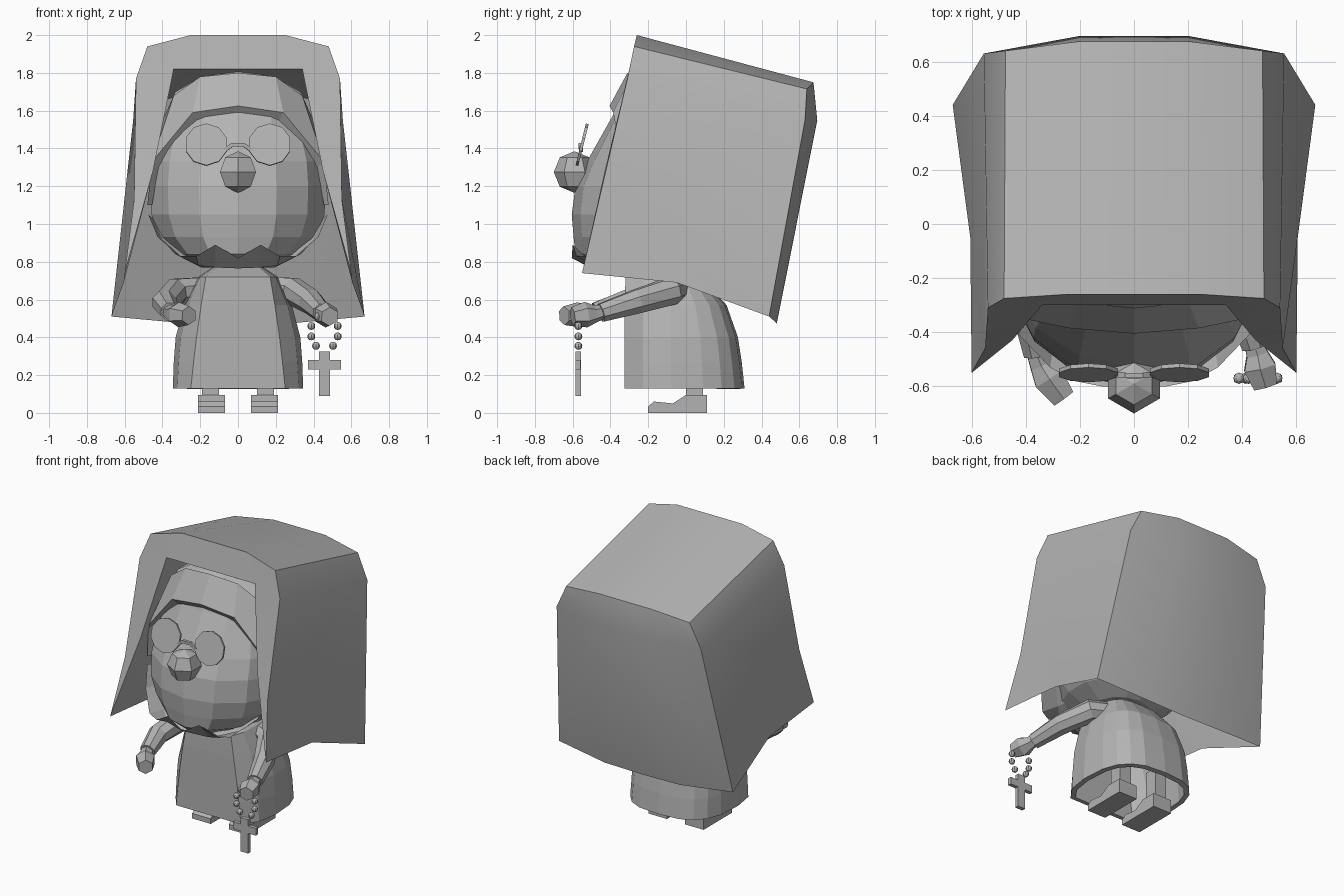
import bpy
import math
from mathutils import Vector

if "Cube" in bpy.data.objects:
    bpy.data.objects.remove(bpy.data.objects["Cube"], do_unlink=True)

grey = bpy.data.materials.new("plain grey")
grey.use_nodes = True
GREY = (0.45, 0.45, 0.45, 1)
grey.diffuse_color = GREY
grey.node_tree.nodes["Principled BSDF"].inputs["Base Color"].default_value = GREY


def finish(obj, name):
    obj.name = name
    obj.data.materials.clear()
    obj.data.materials.append(grey)
    return obj


def activate(obj):
    bpy.ops.object.select_all(action="DESELECT")
    obj.select_set(True)
    bpy.context.view_layer.objects.active = obj


def build(name, verts, faces, mirror=False):
    """Mesh object from points and faces, optionally mirrored across x."""
    mesh = bpy.data.meshes.new(name)
    mesh.from_pydata([tuple(v) for v in verts], [], faces)
    obj = finish(bpy.data.objects.new(name, mesh), name)
    bpy.context.collection.objects.link(obj)
    activate(obj)
    bpy.ops.object.mode_set(mode="EDIT")
    bpy.ops.mesh.select_all(action="SELECT")
    bpy.ops.mesh.normals_make_consistent(inside=False)
    bpy.ops.object.mode_set(mode="OBJECT")
    if mirror:
        obj.modifiers.new("mirror", "MIRROR").use_axis[0] = True
    return obj


def loft(name, rings, closed=True, start_cap=True, end_cap=True, mirror=False):
    """Skin a list of equally long point rings."""
    count, verts, faces = len(rings[0]), [], []
    for ring in rings:
        verts.extend(ring)
    span = count if closed else count - 1
    for row in range(len(rings) - 1):
        for col in range(span):
            low, nxt = row * count, (col + 1) % count
            faces.append((low + col, low + nxt, low + count + nxt, low + count + col))
    if start_cap:
        faces.append(tuple(range(count)))
    if end_cap:
        faces.append(tuple(range(len(verts) - count, len(verts))))
    return build(name, verts, faces, mirror)


def tube(name, path, radii, sides=8):
    """Round limb along a path."""
    points, rings = [Vector(p) for p in path], []
    for i, point in enumerate(points):
        ahead = points[min(i + 1, len(points) - 1)]
        behind = points[max(i - 1, 0)]
        along = (ahead - behind).normalized()
        across = along.cross(Vector((0, 0, 1))).normalized()
        up = across.cross(along)
        angles = [math.tau * (k + 0.5) / sides for k in range(sides)]
        rings.append([point + radii[i] * (across * math.cos(a) + up * math.sin(a)) for a in angles])
    return loft(name, rings)


def prism(name, outline, left, right):
    """Side profile of (y, z) points extruded from x = left to x = right."""
    return loft(name, [[(x, y, z) for y, z in outline] for x in (left, right)])


def block(name, low, high):
    (y0, z0), (y1, z1) = low[1:], high[1:]
    return prism(name, [(y0, z0), (y1, z0), (y1, z1), (y0, z1)], low[0], high[0])


# Veil: leaning shell with a sloping hollow, one half mirrored
veil_points = {
    "front_top": (0, -.26, 2), "front_arch": (.25, -.26, 2),
    "front_shoulder": (.48, -.275, 1.94), "front_corner": (.54, -.31, 1.77),
    "front_kink": (.55, -.46, 1.13), "front_tip": (.6, -.55, .74),
    "back_top": (0, .675, 1.75), "back_arch": (.2, .675, 1.75),
    "back_shoulder": (.475, .64, 1.715),
    "bulge_mid": (0, .695, 1.55), "bulge_arch": (.2, .695, 1.55),
    "bulge_corner": (.555, .63, 1.55),
    "hem_mid": (0, .48, .47), "hem_arch": (.29, .48, .475),
    "hem_corner": (.67, .44, .51), "hem_side": (.605, -.05, .69),
    "open_top": (0, -.3, 1.82), "open_corner": (.34, -.3, 1.82),
    "open_side": (.45, -.43, 1.28),
    "inner_top": (0, .15, 1.7), "inner_corner": (.42, .12, 1.66),
}
veil_faces = [
    "front_top front_arch back_arch back_top",
    "front_arch front_shoulder back_shoulder back_arch",
    "front_shoulder front_corner bulge_corner back_shoulder",
    "front_corner front_kink hem_side hem_corner bulge_corner",
    "front_kink front_tip hem_side",
    "back_top back_arch bulge_arch bulge_mid",
    "back_arch back_shoulder bulge_corner bulge_arch",
    "bulge_mid bulge_arch hem_arch hem_mid",
    "bulge_arch bulge_corner hem_corner hem_arch",
    "front_top open_top open_corner front_arch",
    "front_arch open_corner front_shoulder",
    "front_shoulder open_corner front_corner",
    "front_corner open_corner open_side front_kink",
    "front_kink open_side front_tip",
    "open_top inner_top inner_corner open_corner",
    "open_corner inner_corner hem_corner hem_side open_side",
    "open_side hem_side front_tip",
    "inner_top hem_mid hem_arch inner_corner",
    "inner_corner hem_arch hem_corner",
]
keys = list(veil_points)
veil = build("veil", veil_points.values(),
             [tuple(keys.index(k) for k in face.split()) for face in veil_faces], mirror=True)
activate(veil)
bpy.ops.object.shade_smooth_by_angle(angle=math.radians(25))


# Head: stacked faceted rings given as height, half width, front depth
def head_ring(height, width, front, sides=14):
    middle, ring = -.15, []
    for k in range(sides):
        a = math.tau * (k + 0.5) / sides
        depth = (middle - front) if math.sin(a) > 0 else min(width, .35)
        ring.append((width * math.cos(a), middle - depth * math.sin(a), height))
    return ring


head_profile = [(.77, .2, -.5), (.84, .34, -.585), (.93, .425, -.595), (1.05, .47, -.605),
                (1.2, .475, -.585), (1.33, .465, -.525), (1.57, .4, -.39), (1.7, .34, -.33),
                (1.78, .2, -.29), (1.81, .08, -.24)]
loft("head", [head_ring(*row) for row in head_profile])

# Headband: thick brow cloth over the forehead
brow_inner = [(0, -.36, 1.565), (.21, -.345, 1.535), (.42, -.3, 1.3), (.455, -.28, 1.1)]
brow_edge = [(0, -.405, 1.625), (.24, -.385, 1.59), (.455, -.34, 1.33), (.48, -.31, 1.1)]
crown = [(0, -.31, 1.8), (.2, -.29, 1.78), (.34, -.25, 1.68), (.42, -.18, 1.5)]
loft("headband", [brow_inner, brow_edge, crown],
     closed=False, start_cap=False, end_cap=False, mirror=True)

# Chin cloth: scalloped edge under the face, tucked in behind
scallop = [(0, -.605, .82), (.12, -.6, .89), (.22, -.58, .83), (.31, -.53, .83),
           (.425, -.41, .93), (.475, -.32, 1.05)]
chin_hem = [(0, -.5, .765), (.12, -.5, .77), (.21, -.48, .78), (.29, -.4, .82),
            (.4, -.3, .92), (.45, -.24, 1.03)]
chin_tuck = [(.8 * x, y + .12, z + .03) for x, y, z in chin_hem]
loft("chin_cloth", [scallop, chin_hem, chin_tuck],
     closed=False, start_cap=False, end_cap=False, mirror=True)

# Nose
bpy.ops.mesh.primitive_uv_sphere_add(segments=6, ring_count=4, radius=.11, location=(0, -.59, 1.275))
finish(bpy.context.object, "nose")

# Spectacles: two tilted discs and a bridge
for side, label in ((1, "left"), (-1, "right")):
    bpy.ops.mesh.primitive_cylinder_add(vertices=10, radius=.114, depth=.015,
                                        location=(side * .168, -.55, 1.42),
                                        rotation=(math.radians(76), 0, 0))
    finish(bpy.context.object, label + "_lens")
tube("lens_bridge", [(-.07, -.555, 1.39), (-.03, -.56, 1.42), (.03, -.56, 1.42), (.07, -.555, 1.39)],
     [.014] * 4, sides=4)


# Gown: flat front panel, straight sides and a squarish rounded back, open underneath
def gown_ring(height, panel, width, front, back, steps=10):
    middle = -.08
    flank = (.25 * panel + .75 * width, .6 * front + .4 * middle, height)
    ring = [(-flank[0], *flank[1:]), (-panel, front, height), (panel, front, height), flank]
    for k in range(steps + 1):
        a = math.pi * k / steps
        swell = math.copysign(abs(math.cos(a)) ** .7, math.cos(a))
        ring.append((width * swell, middle + (back - middle) * abs(math.sin(a)) ** .7, height))
    return ring


gown_profile = [(.13, .25, .345, -.325, .31), (.27, .235, .34, -.325, .295),
                (.4, .22, .33, -.325, .275), (.57, .195, .285, -.325, .215),
                (.72, .17, .21, -.32, .08), (.78, .1, .12, -.2, 0)]
gown = loft("gown", [gown_ring(*row) for row in gown_profile], start_cap=False)
gown.modifiers.new("cloth", "SOLIDIFY").thickness = .035

# Arms and hands
left_path = [(.15, -.03, .66), (.29, -.08, .645), (.385, -.26, .59), (.445, -.45, .53)]
right_path = [(-.15, -.03, .66), (-.33, -.12, .64), (-.39, -.32, .585), (-.36, -.48, .535)]
sleeve = [.065, .076, .068, .052]
tube("left_sleeve", left_path, sleeve)
tube("right_sleeve", right_path, sleeve)
tube("left_hand", [(.435, -.42, .54), (.455, -.48, .525), (.465, -.53, .52), (.485, -.6, .51)],
     [.036, .046, .068, .05], sides=6)
tube("right_hand", [(-.37, -.46, .54), (-.345, -.52, .525), (-.315, -.57, .52), (-.26, -.645, .515)],
     [.036, .046, .066, .05], sides=6)

# Rosary beads and cross
for offset, height in ((.035, .51), (.07, .46), (.07, .405), (.045, .355)):
    for side in (1, -1):
        bpy.ops.mesh.primitive_uv_sphere_add(segments=8, ring_count=6, radius=.021,
                                             location=(.458 + side * offset, -.57, height))
        finish(bpy.context.object, "rosary_bead")
block("cross_upright", (.43, -.585, .09), (.487, -.557, .325))
block("cross_bar", (.37, -.584, .23), (.546, -.558, .28))

# Shoes and legs
shoe = [(-.2, 0), (-.2, .035), (-.17, .06), (-.07, .05), (0, .095), (.11, .095), (.11, 0)]
for side, label in ((1, "left"), (-1, "right")):
    prism(label + "_shoe", shoe, side * .07, side * .213)
    block(label + "_leg", (side * .1, 0, .09), (side * .19, .09, .3))
